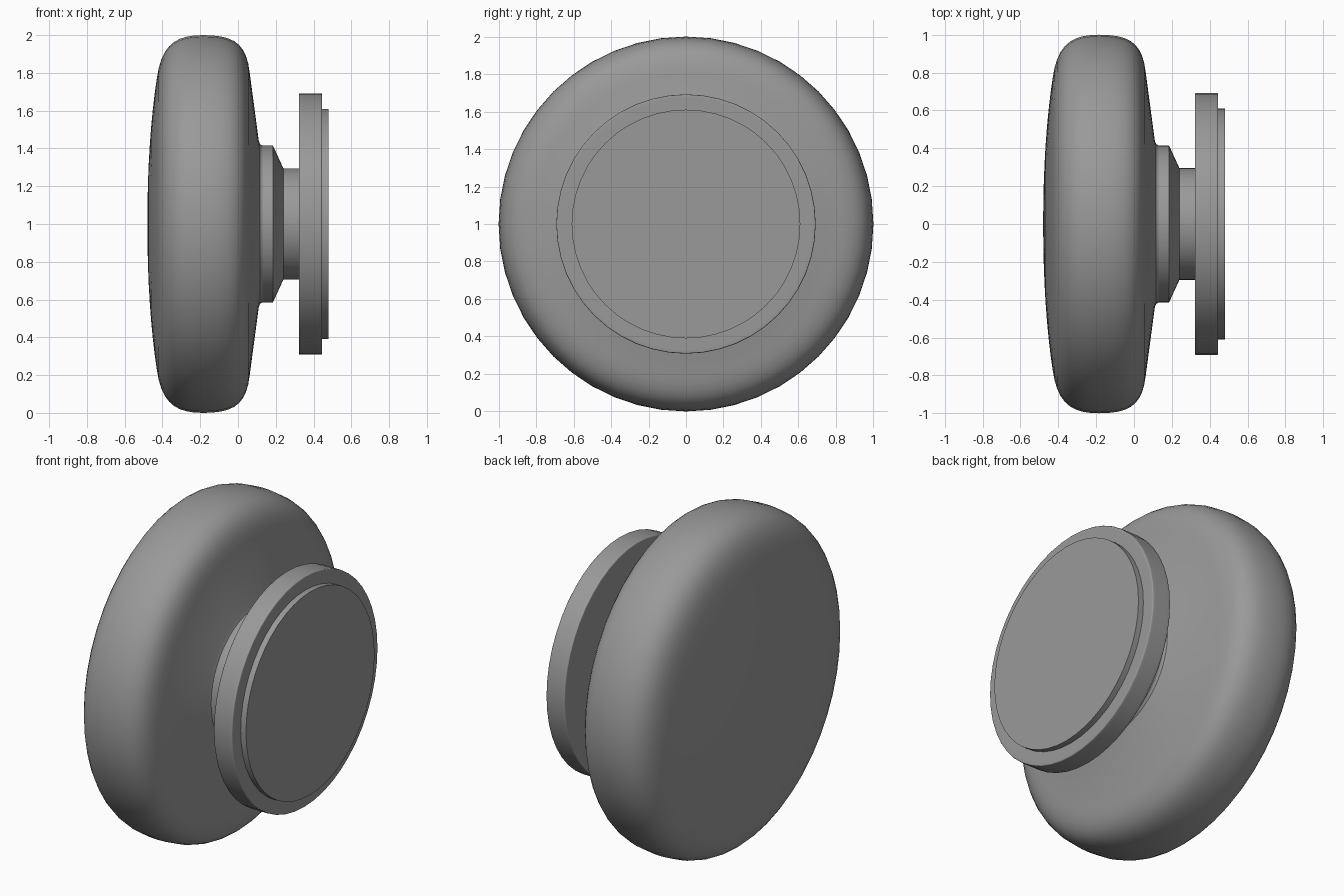
import bpy, bmesh, math
from mathutils import Vector
from mathutils.geometry import interpolate_bezier

if "Cube" in bpy.data.objects:
    bpy.data.objects.remove(bpy.data.objects["Cube"])

SEGMENTS = 48

# Dark grey finish shared by every part
finish = bpy.data.materials.new("dark_grey")
finish.diffuse_color = (0.32, 0.32, 0.32, 1)
finish.use_nodes = True
finish.node_tree.nodes["Principled BSDF"].inputs["Base Color"].default_value = finish.diffuse_color


def lathe(name, profile, angle=30):
    """Revolve (x, radius) points around the x axis at z = 1."""
    bm = bmesh.new()
    rings = []
    for x, r in profile:
        if r == 0:
            rings.append([bm.verts.new((x, 0, 1))] * SEGMENTS)
            continue
        ring = []
        for i in range(SEGMENTS):
            a = 2 * math.pi * i / SEGMENTS
            ring.append(bm.verts.new((x, r * math.sin(a), 1 + r * math.cos(a))))
        rings.append(ring)
    for a, b in zip(rings, rings[1:]):
        for i in range(SEGMENTS):
            j = (i + 1) % SEGMENTS
            bm.faces.new(list(dict.fromkeys((a[i], a[j], b[j], b[i]))))
    bmesh.ops.recalc_face_normals(bm, faces=bm.faces)
    mesh = bpy.data.meshes.new(name)
    bm.to_mesh(mesh)
    bm.free()
    mesh.materials.append(finish)
    ob = bpy.data.objects.new(name, mesh)
    bpy.context.collection.objects.link(ob)
    bpy.ops.object.select_all(action='DESELECT')
    ob.select_set(True)
    bpy.context.view_layer.objects.active = ob
    bpy.ops.object.shade_smooth_by_angle(angle=math.radians(angle))
    return ob


def bezier(p0, h0, h1, p1, n):
    pts = interpolate_bezier(*[Vector((*p, 0)) for p in (p0, h0, h1, p1)], n)
    return [(p.x, p.y) for p in pts]


def eased(x, r, size, start, steps=4):
    """Quarter-round corner of a disc, sweeping 90 degrees clockwise from start."""
    angles = [math.radians(start - 90 * i / steps) for i in range(steps + 1)]
    return [(x + size * math.cos(a), r + size * math.sin(a)) for a in angles]


# Rounded knob head: shallow dome, outer rim, tapered back
dome = bezier((-0.48, 0), (-0.48, 0.30), (-0.462, 0.56), (-0.43, 0.77), 9)
rim_front = bezier((-0.43, 0.77), (-0.405, 0.95), (-0.33, 1.0), (-0.185, 1.0), 10)
rim_back = bezier((-0.185, 1.0), (-0.02, 1.0), (0.045, 0.955), (0.062, 0.80), 10)
head = dome + rim_front[1:] + rim_back[1:]
lathe("knob_head", head + [(0.11, 0.44), (0.117, 0.422), (0.13, 0.415), (0.13, 0)])

# Collar stepping down to the neck
lathe("collar_and_neck", [(0.125, 0), (0.125, 0.415), (0.185, 0.415),
                          (0.24, 0.295), (0.33, 0.295), (0.33, 0)])

# Mounting flange with slightly eased edges
flange = [(0.322, 0), (0.322, 0.67)] + eased(0.328, 0.686, 0.006, 180)
flange += [(0.345, 0.692), (0.425, 0.692)] + eased(0.439, 0.686, 0.006, 90)
lathe("mounting_flange", flange + [(0.445, 0.67), (0.445, 0)])

# Raised disc on the flange
lathe("backing_disc", [(0.44, 0), (0.44, 0.61), (0.48, 0.61), (0.48, 0)])
